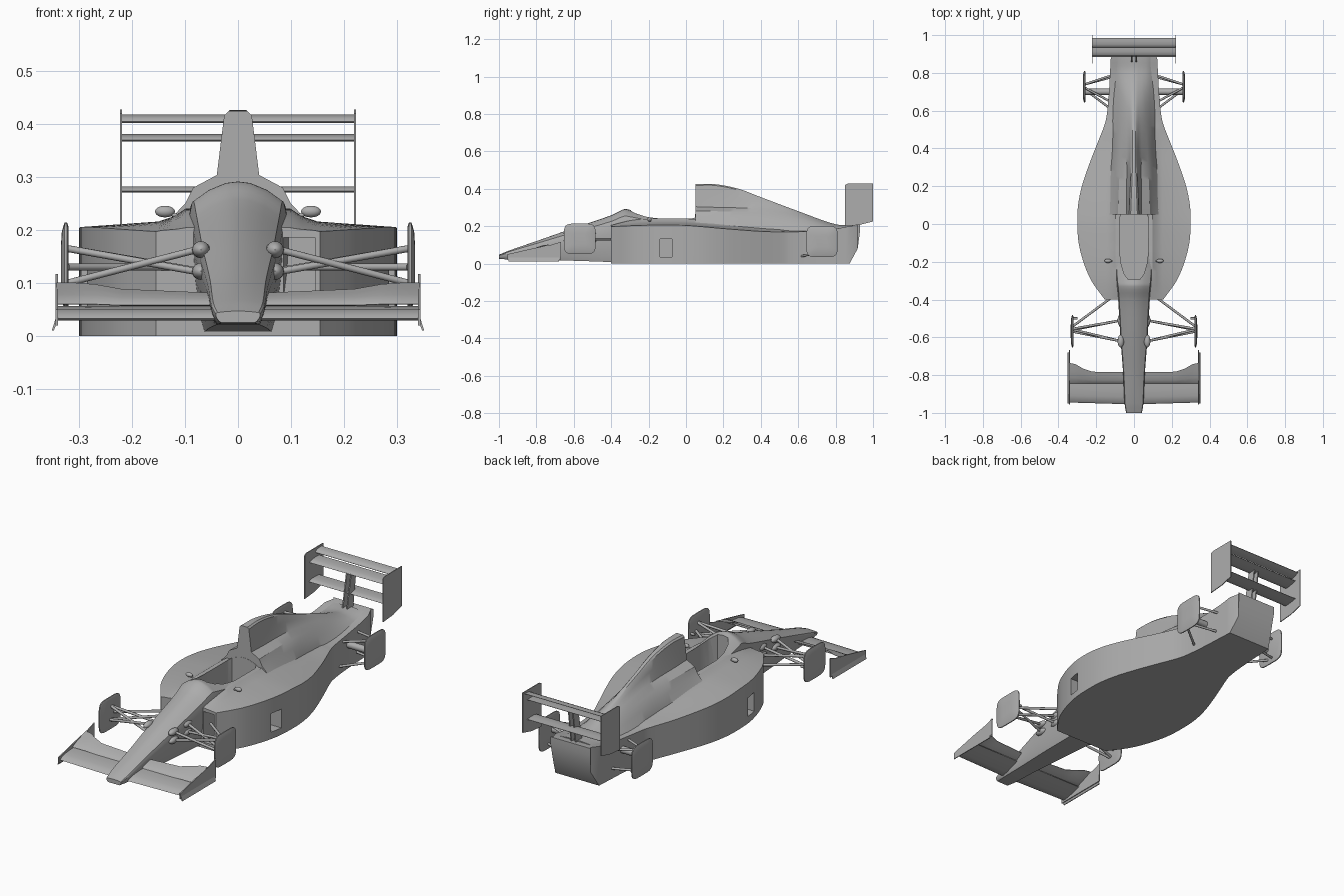
import bpy, bmesh, math
from mathutils import Vector

if "Cube" in bpy.data.objects:
    bpy.data.objects.remove(bpy.data.objects["Cube"])

grey = bpy.data.materials.new("plain grey")
grey.diffuse_color = (0.42, 0.42, 0.42, 1)
grey.use_nodes = True
grey.node_tree.nodes["Principled BSDF"].inputs["Base Color"].default_value = grey.diffuse_color


def make(name, bm, mirror=False):
    if mirror:
        geo = bmesh.ops.duplicate(bm, geom=bm.verts[:] + bm.edges[:] + bm.faces[:])["geom"]
        for v in geo:
            if isinstance(v, bmesh.types.BMVert):
                v.co.x = -v.co.x
    bmesh.ops.recalc_face_normals(bm, faces=bm.faces[:])
    me = bpy.data.meshes.new(name)
    bm.to_mesh(me)
    bm.free()
    me.materials.append(grey)
    ob = bpy.data.objects.new(name, me)
    bpy.context.collection.objects.link(ob)
    return ob


def smooth(ob, angle=35):
    bpy.ops.object.select_all(action='DESELECT')
    ob.select_set(True)
    bpy.context.view_layer.objects.active = ob
    bpy.ops.object.shade_smooth_by_angle(angle=math.radians(angle))


def skin(name, rings, mirror=False):
    """Closed rings of 3D points, joined in order and capped."""
    bm = bmesh.new()
    vs = [[bm.verts.new(p) for p in r] for r in rings]
    n = len(vs[0])
    for a, b in zip(vs, vs[1:]):
        for i in range(n):
            j = (i + 1) % n
            bm.faces.new((a[i], a[j], b[j], b[i]))
    bm.faces.new(vs[0])
    bm.faces.new(vs[-1])
    return make(name, bm, mirror)


def ring(y, half):
    pts = half + [(-x, z) for x, z in reversed(half[1:-1])]
    return [(x, y, z) for x, z in pts]


def spline(rows, k):
    """Smooth interpolation of table rows whose first entry is the position."""
    def tan(i):
        a, b = rows[max(i - 1, 0)], rows[min(i + 1, len(rows) - 1)]
        return [(q - p) / (b[0] - a[0]) for p, q in zip(a, b)]
    out = []
    for i in range(len(rows) - 1):
        a, b, ta, tb = rows[i], rows[i + 1], tan(i), tan(i + 1)
        d = b[0] - a[0]
        for s in range(k):
            t = s / k
            h = (2*t**3 - 3*t*t + 1, t**3 - 2*t*t + t, 3*t*t - 2*t**3, t**3 - t*t)
            out.append([h[0]*p + h[1]*d*m + h[2]*q + h[3]*d*n
                        for p, q, m, n in zip(a, b, ta, tb)])
    return out + [list(rows[-1])]


def plate(name, outline, x0, x1, mirror=True):
    """Side outline in y, z given thickness in x."""
    return skin(name, [[(x, y, z) for y, z in outline] for x in (x0, x1)], mirror)


def box_cut(name, x, y, z):
    ob = plate(name, [(y[0], z[0]), (y[1], z[0]), (y[1], z[1]), (y[0], z[1])], x[0], x[1])
    ob.hide_render = True
    return ob


def cut(ob, cutters):
    for c in cutters:
        m = ob.modifiers.new("cut", 'BOOLEAN')
        m.operation, m.solver, m.object = 'DIFFERENCE', 'EXACT', c
    dg = bpy.context.evaluated_depsgraph_get()
    me = bpy.data.meshes.new_from_object(ob.evaluated_get(dg))
    ob.modifiers.clear()
    ob.data = me


def rods(name, pairs, r):
    bm = bmesh.new()
    for a, b in pairs:
        a, b = Vector(a), Vector(b)
        d = b - a
        mat = d.to_track_quat('Z', 'Y').to_matrix().to_4x4()
        mat.translation = (a + b) / 2
        bmesh.ops.create_cone(bm, cap_ends=True, segments=12, radius1=r, radius2=r,
                              depth=d.length, matrix=mat)
    smooth(make(name, bm, True))


def blobs(name, centres, size):
    bm = bmesh.new()
    for c in centres:
        vs = bmesh.ops.create_uvsphere(bm, u_segments=16, v_segments=10, radius=1)["verts"]
        for v in vs:
            v.co = Vector(c) + Vector([p * s for p, s in zip(v.co, size)])
    smooth(make(name, bm, True))


# nose and cockpit tub: y, half width, bottom, top
shape = [(0, 0), (.75, 0), (.85, .12), (.96, .4), (1, .6), (1, .75), (.93, .87),
         (.6, .945), (.25, .99), (0, 1)]
nose_rows = [(-1, .042, .025, .047), (-.95, .05, .022, .068), (-.8, .057, .02, .12),
             (-.6, .072, .015, .19), (-.4, .084, .008, .258), (-.33, .09, .005, .291),
             (-.3, .094, .005, .287), (-.2, .1, .005, .268), (-.05, .1, .005, .265),
             (.06, .1, .005, .265)]
nose = skin("nose_and_cockpit", [ring(y, [(fx * w, zb + fz * (zt - zb)) for fx, fz in shape])
                                 for y, w, zb, zt in spline(nose_rows, 4)])

# side pods: y, half width, bottom, edge height, inner height
pod_rows = [(-.4, .155, 0, .197, .205), (-.3, .226, 0, .202, .23), (-.2, .268, 0, .205, .24),
            (-.1, .293, 0, .206, .24), (0, .3, 0, .204, .24), (.1, .296, 0, .196, .235),
            (.2, .276, 0, .187, .225), (.3, .243, 0, .179, .21), (.4, .205, 0, .172, .195),
            (.5, .165, 0, .169, .185), (.55, .149, 0, .169, .18), (.65, .136, 0, .172, .178),
            (.8, .127, 0, .186, .187), (.875, .123, 0, .2, .2)]


def pod(y, w, zb, ze, zi):
    m = min(.15, w * .93)
    return ring(y, [(0, zb), (w, zb), (w, ze), (m, ze + (zi - ze) * .3),
                    (m * .8, ze + (zi - ze) * .6), (m * .66, zi), (0, zi)])


pods = skin("side_pods", [pod(*r) for r in spline(pod_rows, 4)]
            + [pod(.918, .105, .08, .206, .206), pod(.93, .112, .17, .207, .207)])

# engine cover with airbox fin
cover_rows = [(.05, (.148, .2, .1, .25, .085, .28, .04, .304, .035, .345, .026, .417, .018, .425)),
              (.15, (.142, .19, .1, .247, .082, .28, .04, .301, .031, .35, .022, .418, .014, .425)),
              (.28, (.135, .18, .096, .24, .076, .276, .038, .298, .025, .35, .016, .393, .009, .4)),
              (.4, (.125, .17, .09, .23, .07, .266, .04, .292, .022, .325, .013, .348, .008, .355)),
              (.6, (.118, .165, .085, .207, .062, .236, .04, .256, .022, .27, .013, .277, .006, .28)),
              (.8, (.115, .17, .085, .192, .062, .2, .04, .205, .022, .208, .013, .21, .006, .21)),
              (.89, (.113, .19, .085, .203, .062, .205, .04, .207, .022, .208, .013, .208, .006, .208))]
cover_rings = []
for y, *v in spline([(y,) + p for y, p in cover_rows], 5):
    half = list(zip(v[::2], v[1::2]))
    cover_rings.append(ring(y, [(0, half[0][1] - .02), (half[0][0], half[0][1] - .02)]
                            + half + [(0, half[-1][1])]))
cover = skin("engine_cover", cover_rings)

# cockpit opening, radiator inlets and side vents
edge = [(.03, -.295), (.052, -.265), (.068, -.21), (.077, -.14), (.077, .03), (.068, .049)]
edge += [(-x, y) for x, y in reversed(edge)]
cockpit = skin("cockpit_cutter", [[(x, y, z) for x, y in edge] for z in (.06, .6)])
cockpit.hide_render = True
inlet = box_cut("inlet_cutter", (.086, .146), (-.5, -.28), (.03, .186))
vent = box_cut("vent_cutter", (.235, .4), (-.14, -.075), (.035, .13))
airbox = box_cut("airbox_cutter", (-.022, .022), (0, .07), (.35, .412))
cut(nose, [cockpit])
cut(pods, [cockpit, inlet, vent])
for ob in (nose, pods, cover):
    smooth(ob, 32)
for c in (cockpit, inlet, vent, airbox):
    bpy.data.objects.remove(c)


# front wing: each station is x, then leading and trailing edge points
def wing(name, stations, t, mirror=True):
    rings = []
    for x, y0, z0, y1, z1 in stations:
        r = []
        for f, s in ((0, 0), (.06, .6), (.3, 1), (.65, .7), (1, .12),
                     (1, -.12), (.65, -.5), (.3, -.7), (.06, -.5)):
            r.append((x, y0 + f * (y1 - y0), z0 + f * (z1 - z0) + s * t))
        rings.append(r)
    smooth(skin(name, rings, mirror), 50)


wing("front_wing_plane", [(0, -.955, .033, -.825, .055), (.343, -.945, .033, -.825, .055)], .011)
wing("front_wing_flap", [(.03, -.845, .058, -.785, .08), (.22, -.845, .058, -.782, .088),
                         (.27, -.845, .06, -.765, .097), (.31, -.845, .06, -.742, .1),
                         (.343, -.845, .06, -.735, .1)], .006)
plate("front_wing_endplate", [(-.955, .02), (-.67, .02), (-.668, .117), (-.72, .1),
                              (-.8, .085), (-.955, .05)], .34, .345)
skin("front_endplate_skirt", [[(.34, y, .032), (.345, y, .032), (.352, y, .01), (.348, y, .01)]
                              for y in (-.95, -.68)], True)

# rear wing with endplates and central struts
for name, y0, z0, y1, z1 in (("rear_wing_top_flap", .935, .405, .985, .418),
                             ("rear_wing_main_plane", .89, .37, .965, .38),
                             ("rear_wing_lower_plane", .885, .274, .965, .28)):
    wing(name, [(-.22, y0, z0, y1, z1), (.22, y0, z0, y1, z1)], .007, False)
plate("rear_wing_endplate", [(.85, .2), (.93, .207), (1, .225), (1, .428), (.865, .428),
                             (.85, .42)], .219, .223)
plate("rear_wing_strut", [(.855, .19), (.905, .19), (.93, .372), (.89, .372)], .009, .015)


# rounded hub shields
def shield(name, x, yc, zc, ry, rz):
    rings = []
    for dx, s in ((-.006, .9), (-.003, 1), (.002, 1), (.007, .8), (.009, .4)):
        r = []
        for i in range(32):
            c, q = math.cos(i * math.pi / 16), math.sin(i * math.pi / 16)
            r.append((x + dx, yc + s * ry * math.copysign(abs(c) ** .4, c),
                      zc + s * rz * math.copysign(abs(q) ** .4, q)))
        rings.append(r)
    smooth(skin(name, rings, True), 40)


shield("front_hub_shield", .326, -.568, .132, .085, .082)
shield("rear_hub_shield", .262, .727, .118, .084, .084)

# front suspension
F = .322
rods("front_suspension_arm", [((F, -.56, .165), (.07, -.62, .12)),
                              ((F, -.555, .165), (.07, -.51, .122)),
                              ((F, -.57, .1), (.07, -.62, .165)),
                              ((F, -.56, .1), (.07, -.51, .165)),
                              ((F, -.54, .13), (.12, -.39, .13)),
                              ((F, -.5, .13), (.3, -.5, .13))], .0065)
blobs("front_arm_mount", [(.07, y, z) for y in (-.62, -.51) for z in (.122, .163)],
      (.017, .034, .016))

# rear suspension and drive shaft
R = .258
rods("rear_suspension_arm", [((R, .74, .165), (.11, .79, .15)), ((R, .72, .165), (.11, .64, .15)),
                             ((R, .74, .06), (.11, .78, .05)), ((R, .71, .06), (.11, .6, .035))], .006)
rods("drive_shaft", [((R, .7, .12), (.1, .7, .12))], .017)

# mirrors
blobs("mirror", [(.138, -.195, .235)], (.019, .011, .011))
rods("mirror_stem", [((.13, -.195, .232), (.085, -.2, .215))], .004)
